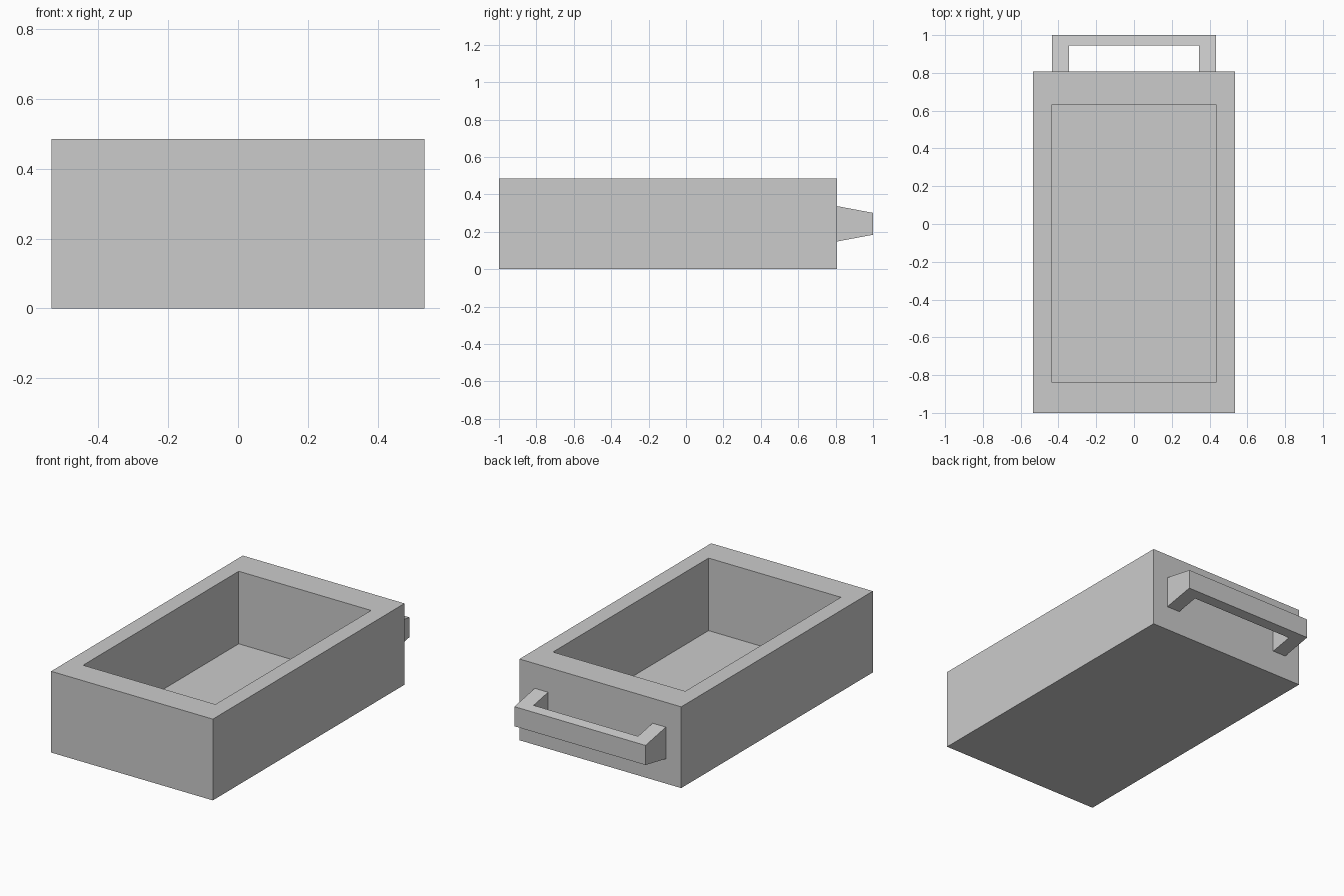
import bpy
import bmesh

if "Cube" in bpy.data.objects:
    bpy.data.objects.remove(bpy.data.objects["Cube"])


def add_object(name, bm):
    bmesh.ops.recalc_face_normals(bm, faces=bm.faces[:])
    mesh = bpy.data.meshes.new(name)
    bm.to_mesh(mesh)
    bm.free()
    obj = bpy.data.objects.new(name, mesh)
    bpy.context.collection.objects.link(obj)
    return obj


HALF_W, FRONT, BACK, HEIGHT = 0.534, -1.0, 0.808, 0.485

# Drawer box: a block whose top is inset to a rim, then pushed down to the floor
IN_W, IN_FRONT, IN_BACK, FLOOR = 0.437, -0.837, 0.631, 0.052
bm = bmesh.new()
bmesh.ops.create_cube(bm, size=2)
for v in bm.verts:
    v.co = (v.co.x * HALF_W,
            FRONT if v.co.y < 0 else BACK,
            0 if v.co.z < 0 else HEIGHT)
bm.normal_update()
top = max(bm.faces, key=lambda f: f.calc_center_median().z)
bmesh.ops.inset_region(bm, faces=[top], thickness=0.1)
mid_y = (FRONT + BACK) / 2
for v in top.verts:
    v.co = (IN_W if v.co.x > 0 else -IN_W,
            IN_FRONT if v.co.y < mid_y else IN_BACK,
            HEIGHT)
walls = bmesh.ops.extrude_discrete_faces(bm, faces=[top])
for v in walls["faces"][0].verts:
    v.co.z = FLOOR
add_object("drawer_box", bm)

# Handle: U-shaped plan, extruded upwards and tapering towards the grip
half_plan = [(0.345, 0.945), (0.345, BACK), (0.433, BACK), (0.433, 1.0)]
plan = half_plan + [(-x, y) for x, y in reversed(half_plan)]


def handle_z(y, root, tip):
    return root + (tip - root) * (y - BACK) / (1.0 - BACK)


bm = bmesh.new()
lower = [bm.verts.new((x, y, handle_z(y, 0.148, 0.184))) for x, y in plan]
upper = [bm.verts.new((x, y, handle_z(y, 0.337, 0.301))) for x, y in plan]
bm.faces.new(lower)
bm.faces.new(upper)
for i in range(len(plan)):
    j = (i + 1) % len(plan)
    bm.faces.new((lower[i], lower[j], upper[j], upper[i]))
add_object("handle", bm)
